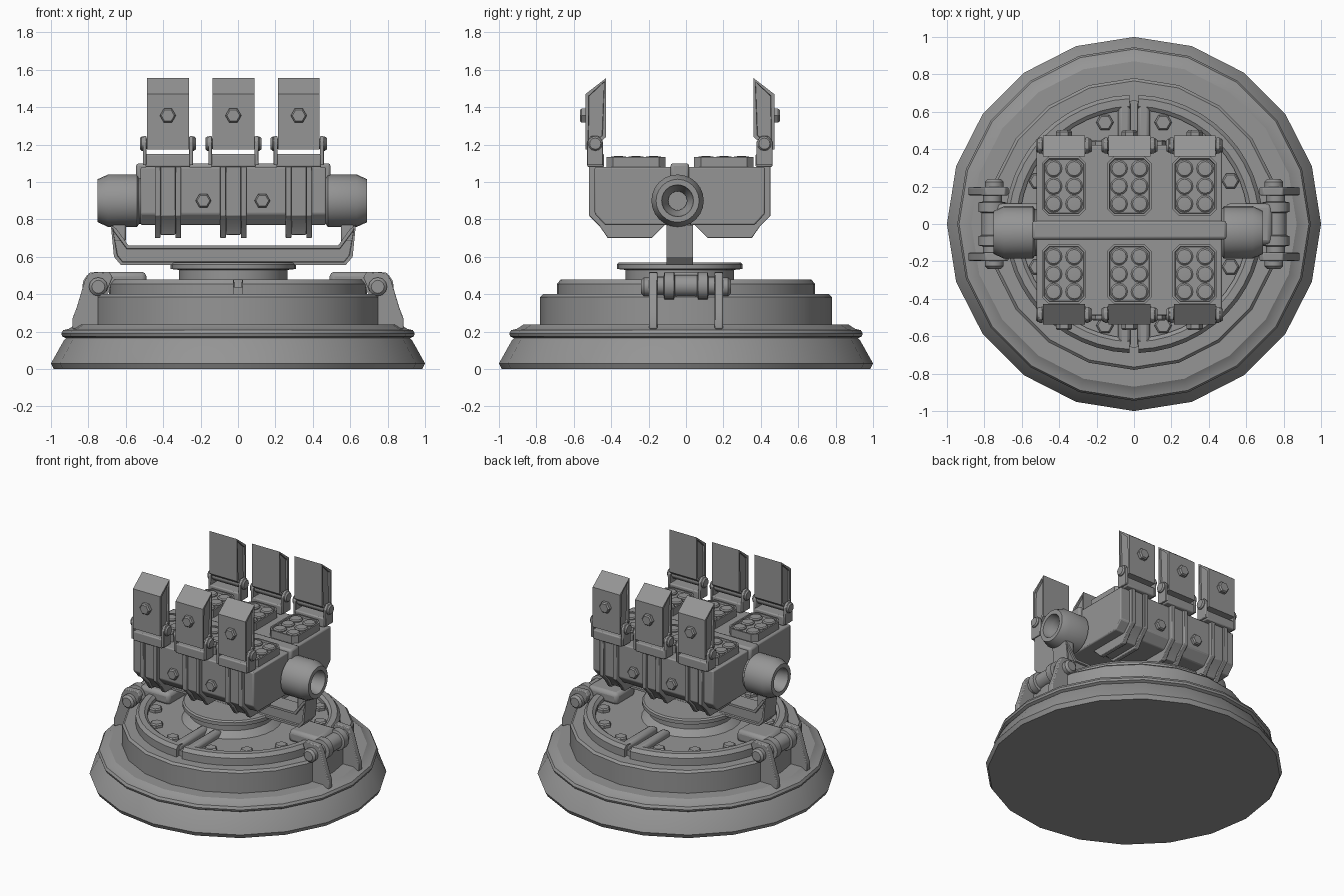
import bpy, bmesh, math
from mathutils import Matrix, Vector

if "Cube" in bpy.data.objects:
    bpy.data.objects.remove(bpy.data.objects["Cube"])

metal = bpy.data.materials.new("grey_metal")
metal.diffuse_color = (0.3, 0.3, 0.3, 1)
metal.use_nodes = True
metal.node_tree.nodes["Principled BSDF"].inputs["Base Color"].default_value = metal.diffuse_color
HEAD = Vector((-0.025, -0.033, 0))   # the turret head sits slightly off centre


def finish(name, bm, loc=(0, 0, 0), bevel=0, segs=2):
    bmesh.ops.remove_doubles(bm, verts=bm.verts, dist=1e-5)
    bmesh.ops.recalc_face_normals(bm, faces=bm.faces)
    me = bpy.data.meshes.new(name)
    bm.to_mesh(me)
    bm.free()
    me.materials.append(metal)
    ob = bpy.data.objects.new(name, me)
    ob.location = loc
    bpy.context.collection.objects.link(ob)
    if bevel:
        m = ob.modifiers.new("bevel", 'BEVEL')
        m.width, m.segments, m.limit_method = bevel, segs, 'ANGLE'
    bpy.ops.object.select_all(action='DESELECT')
    ob.select_set(True)
    bpy.context.view_layer.objects.active = ob
    bpy.ops.object.shade_smooth_by_angle(angle=math.radians(32))
    return ob


def lathe(name, prof, n=20, axis='z', loc=(0, 0, 0), start=0, arc=360, bevel=0):
    """Spin a (radius, height) profile; partial arcs of closed profiles get end caps."""
    bm = bmesh.new()
    full = arc == 360
    rings = []
    for i in range(n if full else n + 1):
        a = math.radians(start + arc * i / n)
        rings.append([bm.verts.new((r * math.cos(a), r * math.sin(a), z)) for r, z in prof])
    k = len(prof)
    for i in range(n):
        p, q = rings[i], rings[(i + 1) % len(rings)]
        for j in range(k - 1 if full else k):
            bm.faces.new((p[j], q[j], q[(j + 1) % k], p[(j + 1) % k]))
    if not full:
        bm.faces.new(rings[0])
        bm.faces.new(rings[-1])
    rot = {'z': Matrix(), 'x': Matrix.Rotation(math.pi / 2, 4, 'Y'),
           '-x': Matrix.Rotation(-math.pi / 2, 4, 'Y'),
           'y': Matrix.Rotation(-math.pi / 2, 4, 'X'),
           '-y': Matrix.Rotation(math.pi / 2, 4, 'X')}[axis]
    bmesh.ops.transform(bm, matrix=rot, verts=bm.verts)
    return finish(name, bm, loc, bevel)


def prism(name, pts, axis, lo, hi, loc=(0, 0, 0), bevel=0, inset=0):
    """Extrude an outline: (y, z) along x, (x, z) along y or (x, y) along z."""
    bm = bmesh.new()
    place = {'x': lambda p, t: (t, p[0], p[1]), 'y': lambda p, t: (p[0], t, p[1]),
             'z': lambda p, t: (p[0], p[1], t)}[axis]
    a, b = [[bm.verts.new(place(p, t)) for p in pts] for t in (lo, hi)]
    caps = [bm.faces.new(a), bm.faces.new(b)]
    for i in range(len(pts)):
        j = (i + 1) % len(pts)
        bm.faces.new((a[i], a[j], b[j], b[i]))
    bmesh.ops.recalc_face_normals(bm, faces=bm.faces)
    if inset:
        bmesh.ops.inset_individual(bm, faces=caps, thickness=inset, depth=0)
        bmesh.ops.inset_individual(bm, faces=caps, thickness=0.003, depth=-0.012)
    return finish(name, bm, loc, bevel)


def box(name, x0, x1, y0, y1, z0, z1, loc=(0, 0, 0), bevel=0):
    return prism(name, [(x0, y0), (x1, y0), (x1, y1), (x0, y1)], 'z', z0, z1, loc, bevel)


def bolt(name, r, h, axis, loc):
    lathe(name, [(0, 0), (r, 0), (r, h * .7), (r * .8, h), (0, h)], 6, axis, loc)


# ---- Base: skirt, bead and drum
lathe("base_skirt", [(0, 0), (.985, 0), (1, .03), (.93, .155), (.92, .165), (.94, .175), (.945, .19),
                     (.935, .208), (.905, .215), (.87, .237), (.78, .237), (.78, .385),
                     (.765, .4), (0, .4)], 20)
lathe("deck_floor", [(0, .39), (.66, .39), (.66, .44), (0, .44)], 40)

# ---- Two half-ring deck rims with arms along the centre gap
for s, start in ((1, -88), (-1, 92)):
    lathe("deck_rim", [(.61, .40), (.69, .40), (.69, .455), (.67, .48), (.63, .48), (.61, .465)],
          24, start=start, arc=176)
    for t in (1, -1):
        x0, x1 = sorted((s * .018, s * .085))
        y0, y1 = sorted((t * .3, t * .66))
        box("deck_arm", x0, x1, y0, y1, .40, .48, bevel=.02)
for q in (90, 270):
    for d in (16, 41, 66):
        for s in (1, -1):
            a = math.radians(q + s * d)
            bolt("deck_bolt", .047, .03, 'z', (.565 * math.cos(a), .565 * math.sin(a), .438))

# ---- Side clamps: hinge plates, barrel, pin and pad
for s in (1, -1):
    for y in (-.175, .175):
        prism("clamp_plate", [(s * x, z) for x, z in (
            (.745, .215), (.885, .215), (.885, .27), (.862, .33), (.82, .47), (.795, .515),
            (.69, .52), (.67, .49), (.70, .42), (.745, .38))], 'y', y - .022, y + .022, bevel=.006)
        lathe("clamp_pin_cap", [(0, 0), (.05, 0), (.05, .03), (.035, .045), (0, .045)], 12,
              'y' if y > 0 else '-y', (s * .747, y + math.copysign(.02, y), .44))
    lathe("clamp_barrel", [(0, -.16), (.05, -.16), (.05, -.12), (.075, -.115), (.075, -.065),
                           (.058, -.06), (.058, .06), (.075, .065), (.075, .115), (.05, .12),
                           (.05, .16), (0, .16)], 16, 'y', (s * .757, 0, .445))
    x0, x1 = sorted((s * .49, s * .74))
    box("clamp_pad", x0, x1, -.11, .11, .43, .52, bevel=.025)

# ---- Pedestal and yoke
lathe("pedestal", [(0, .42), (.36, .42), (.33, .45), (.29, .48), (.29, .53), (.335, .535),
                   (.335, .56), (.325, .57), (0, .57)], 28, loc=HEAD)
half = [(.60, .555), (.638, .60), (.655, .77), (.625, .75), (.56, .66)]
prism("yoke", half + [(-x, z) for x, z in reversed(half)], 'y', -.07, .07, HEAD, inset=.018)
for s in (1, -1):
    x0, x1 = sorted((s * .575, s * .645))
    box("yoke_upright", x0, x1, -.06, .06, .68, .82, HEAD, bevel=.01)

# ---- Head body, top bridge and side hubs
outline = [(.455, 1.08), (.455, .83), (.40, .77)]
prism("head_body", outline + [(-y, z) for y, z in reversed(outline)], 'x', -.495, .495, HEAD, .008)
box("top_bridge", -.52, .52, -.05, .05, 1.0, 1.10, HEAD, .015)
for s, axis in ((1, 'x'), (-1, '-x')):
    lathe("side_hub", [(0, .45), (.125, .45), (.125, .495), (.14, .505), (.14, .66), (.115, .715),
                       (.085, .715), (.075, .66), (.05, .62), (.05, .59), (0, .59)],
          24, axis, HEAD + Vector((-.01 if s < 0 else 0, -.012, .90)))

# ---- Six launcher cells: tray, rockets, wrap strap, hinge and open hatch
for s in (1, -1):
    out = 'y' if s > 0 else '-y'
    for cx in (-.35, 0, .35):
        C = HEAD + Vector((cx, 0, 0))
        # Tray with clipped corners
        w, h, c, yc = .118, .158, .035, s * .235
        prism("rocket_tray", [(w, yc + h - c), (w - c, yc + h), (c - w, yc + h), (-w, yc + h - c),
                              (-w, yc - h + c), (c - w, yc - h), (w - c, yc - h), (w, yc - h + c)],
              'z', 1.06, 1.135, C, inset=.012)
        for ix in (-.055, .055):
            for iy in (-.094, 0, .094):
                lathe("rocket_tip", [(0, 1.1), (.046, 1.1), (.046, 1.13), (.038, 1.137), (0, 1.139)],
                      12, loc=C + Vector((ix, yc + iy, 0)))
        # Strap down the face and under the body
        for x0, x1, d in ((-.07, -.04, 0), (.04, .07, 0), (-.04, .04, .018)):
            prism("strap", [(s * y, z) for y, z in (
                (.485 - d, 1.10), (.485 - d, .82), (.43 - d, .765), (.385, .70 + d), (.15, .70 + d),
                (.08, .77), (.08, .80), (.40, .80), (.44, .84), (.44, 1.10))],
                'x', x0, x1, C, bevel=.004)
        # Hinge bracket, ears and pin
        y0, y1 = sorted((s * .405, s * .495))
        box("hinge_bracket", -.12, .12, y0, y1, 1.08, 1.15, C, .008)
        for t in (1, -1):
            x0, x1 = sorted((t * .114, t * .134))
            prism("hinge_ear", [(s * y, z) for y, z in (
                (.41, 1.09), (.495, 1.09), (.495, 1.215), (.475, 1.245), (.435, 1.245), (.41, 1.215))],
                'x', x0, x1, C, .004)
        lathe("hinge_pin", [(0, -.15), (.03, -.15), (.038, -.14), (.038, -.12), (.028, -.115),
                            (.028, .115), (.038, .12), (.038, .14), (.03, .15), (0, .15)],
              12, 'x', C + Vector((0, s * .452, 1.205)))
        # Hatch with recessed sides and a bolt
        prism("hatch", [(s * y, z) for y, z in (
            (.505, 1.175), (.505, 1.47), (.395, 1.555), (.395, 1.24), (.43, 1.21), (.44, 1.175))],
            'x', -.112, .112, C, inset=.02)
        bolt("hatch_bolt", .043, .032, out, C + Vector((0, s * .503, 1.355)))
    # Bolts on the body faces
    for x in (-.16, .155):
        bolt("body_bolt", .042, .03, out, HEAD + Vector((x, s * .453, .90)))
